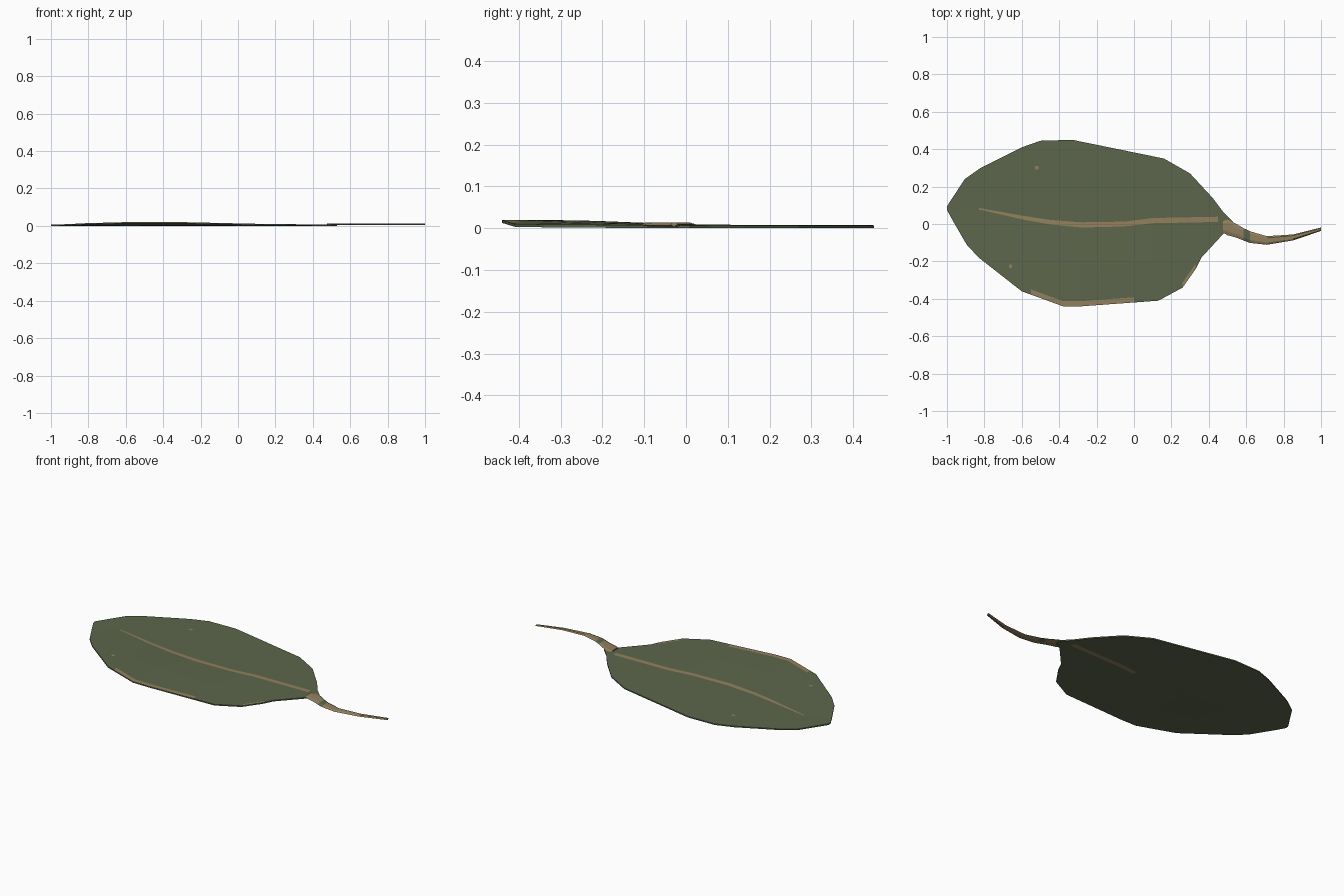
import bpy, bmesh

if "Cube" in bpy.data.objects:
    bpy.data.objects.remove(bpy.data.objects["Cube"])


def material(name, rgb):
    m = bpy.data.materials.new(name)
    m.diffuse_color = (*rgb, 1)
    m.use_nodes = True
    m.node_tree.nodes["Principled BSDF"].inputs["Base Color"].default_value = m.diffuse_color
    return m


GREEN = material("leaf green", (0.108, 0.133, 0.072))
TAN = material("dry tan", (0.285, 0.216, 0.110))


def lerp(table, x, k=1):
    """Piecewise linear lookup of column k in a table sorted by its first column."""
    for a, b in zip(table, table[1:]):
        if x <= b[0]:
            t = max(0, (x - a[0]) / (b[0] - a[0]))
            return a[k] + t * (b[k] - a[k])
    return table[-1][k]


def finish(name, bm):
    bmesh.ops.recalc_face_normals(bm, faces=bm.faces)
    me = bpy.data.meshes.new(name)
    bm.to_mesh(me)
    bm.free()
    me.materials.append(GREEN)
    me.materials.append(TAN)
    ob = bpy.data.objects.new(name, me)
    bpy.context.collection.objects.link(ob)
    return ob


# Leaf outline (back and front edges), midrib (x, y, half width), front edge lift
BACK = [(-1, .095), (-.905, .24), (-.82, .30), (-.6, .41), (-.5, .445), (-.33, .45),
        (.16, .35), (.30, .27), (.42, .14), (.48, .06), (.53, .01)]
FRONT = [(-1, .075), (-.97, .02), (-.895, -.11), (-.83, -.18), (-.6, -.36), (-.38, -.44),
         (-.28, -.44), (.13, -.41), (.26, -.34), (.33, -.24), (.36, -.18), (.48, -.05), (.53, -.02)]
RIB = [(-.83, .082, .004), (-.6, .035, .01), (-.45, .01, .012), (-.28, -.005, .014),
       (-.05, 0, .013), (.1, .018, .014), (.45, .025, .014)]
LIFT = [(-1, .001), (-.75, .013), (-.3, .013), (.15, .003), (.53, 0)]
THICK = 0.007


def base_z(x, y):
    return lerp(LIFT, x) * min(1, max(0, (0.05 - y) / 0.33))


# Blade: a thin sheet in lengthwise strips, so midrib and dry rim are own faces
xs = sorted({p[0] for t in (BACK, FRONT, RIB) for p in t} | {-.55, 0.0})
bm = bmesh.new()
top, bottom = [], []
for x in xs:
    lo, hi = lerp(FRONT, x), lerp(BACK, x)
    span = hi - lo
    c = min(max(lerp(RIB, x), lo + .4 * span), hi - .4 * span)
    w = min(lerp(RIB, x, 2), .2 * span)
    ys = [lo, lo + min(.028, .15 * span), (lo + c) / 2, c - w, c + w, hi]
    bottom.append([bm.verts.new((x, y, base_z(x, y))) for y in ys])
    top.append([bm.verts.new((x, y, base_z(x, y) + THICK)) for y in ys])

for i in range(len(xs) - 1):
    mx = (xs[i] + xs[i + 1]) / 2
    rim = -.55 < mx < 0.01 or .26 < mx < .33
    for grid in (top, bottom):
        rib = (-.83 if grid is top else 0) < mx < .45
        for j in range(5):
            f = bm.faces.new((grid[i][j], grid[i + 1][j], grid[i + 1][j + 1], grid[i][j + 1]))
            f.material_index = int((j == 3 and rib) or (j == 0 and rim and grid is top))
    for j in (0, 5):
        bm.faces.new((top[i][j], top[i + 1][j], bottom[i + 1][j], bottom[i][j]))
for i in (0, -1):
    for j in range(5):
        bm.faces.new((top[i][j], top[i][j + 1], bottom[i][j + 1], bottom[i][j]))
finish("leaf_blade", bm)

# Dry specks on the blade
bm = bmesh.new()
for x, y in ((-.52, .30), (-.66, -.225)):
    z = base_z(x, y) + THICK + .001
    f = bm.faces.new([bm.verts.new((x + a * .009, y + b * .009, z))
                      for a, b in ((-1, -1), (1, -1), (1, 1), (-1, 1))])
    f.material_index = 1
finish("dry_specks", bm)

# Stem: flattened tapering bar with a ridge (x, centre y, half width)
STEM = [(.475, -.015, .03), (.50, -.018, .042), (.545, -.035, .037), (.585, -.055, .033),
        (.62, -.07, .031), (.71, -.088, .023), (.85, -.072, .016), (1, -.028, .009)]
bm = bmesh.new()
rings = []
for x, y, w in STEM:
    section = ((-1, .007), (-.5, .013), (.6, .014), (1, .009), (0, .004))
    rings.append([bm.verts.new((x, y + w * s, z)) for s, z in section])
for i, (a, b) in enumerate(zip(rings, rings[1:])):
    for j in range(5):
        k = (j + 1) % 5
        f = bm.faces.new((a[j], b[j], b[k], a[k]))
        f.material_index = int(i != 3 or j == 4)   # one green band near the leaf
        if i > 2 and j == 0:
            f.material_index = int(i > 3)
for r in (rings[0], rings[-1]):
    bm.faces.new(r).material_index = 1
finish("stem", bm)
